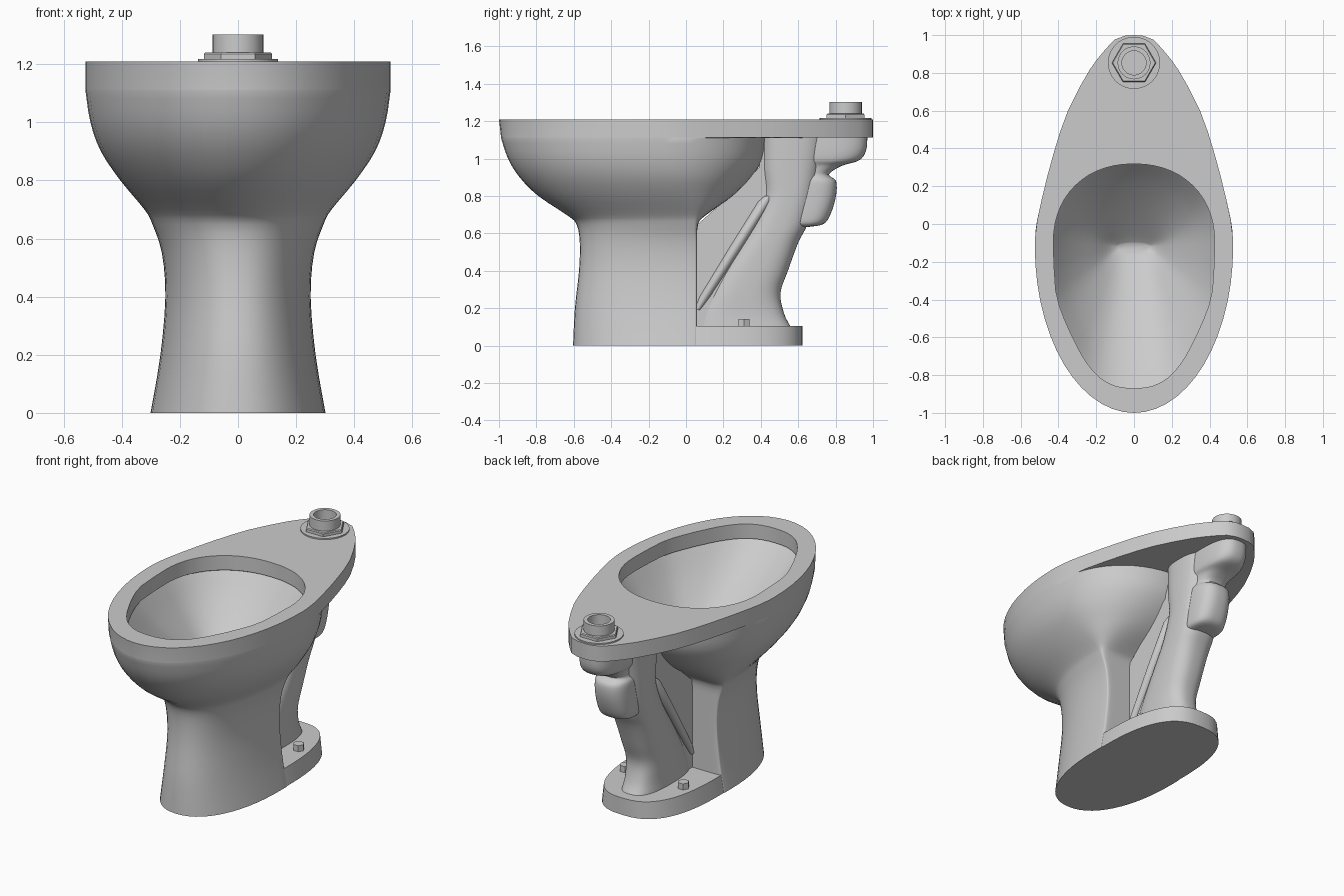
import bpy, bmesh, math

cube = bpy.data.objects.get("Cube")
if cube:
    bpy.data.objects.remove(cube, do_unlink=True)

glaze = bpy.data.materials.new("grey_ceramic")
glaze.use_nodes = True
GREY = (0.6, 0.6, 0.6, 1)
glaze.diffuse_color = GREY
glaze.node_tree.nodes["Principled BSDF"].inputs["Base Color"].default_value = GREY

Q = 14  # points per quarter outline


def spline(pts, n):
    """Sample n + 1 evenly spaced points along a Catmull-Rom curve."""
    out = []
    last = len(pts) - 1
    for i in range(n + 1):
        u = i / n * last
        k = min(int(u), last - 1)
        t = u - k
        a, b, c, d = (pts[min(max(j, 0), last)] for j in range(k - 1, k + 3))
        out.append(tuple(
            q + t / 2 * (r - p + t * (2 * p - 5 * q + 4 * r - s + t * (3 * (q - r) + s - p)))
            for p, q, r, s in zip(a, b, c, d)))
    return out


def quarter(width, cy, end, power=1.0):
    """Quarter superellipse from the end on the centre line to the side."""
    angles = [math.pi / 2 * i / Q for i in range(Q + 1)]
    return [(width * math.sin(a) ** power, cy + (end - cy) * max(math.cos(a), 0) ** power)
            for a in angles]


def outline(front, back):
    """Closed symmetric loop: front and back quarters both run centre to side."""
    half = front + back[-2::-1]
    return half + [(-x, y) for x, y in half[-2:0:-1]]


def finish(ob, angle=35):
    ob.data.materials.append(glaze)
    bpy.ops.object.select_all(action='DESELECT')
    ob.select_set(True)
    bpy.context.view_layer.objects.active = ob
    bpy.ops.object.shade_smooth_by_angle(angle=math.radians(angle))
    return ob


def loft(name, rings, angle=35):
    """Skin a list of (outline, z) rings and cap both ends."""
    bm = bmesh.new()
    loops = [[bm.verts.new((x, y, z)) for x, y in loop] for loop, z in rings]
    n = len(loops[0])
    for lo, hi in zip(loops, loops[1:]):
        for i in range(n):
            j = (i + 1) % n
            bm.faces.new((lo[i], lo[j], hi[j], hi[i]))
    bm.faces.new(loops[0])
    bm.faces.new(loops[-1])
    bmesh.ops.recalc_face_normals(bm, faces=bm.faces)
    mesh = bpy.data.meshes.new(name)
    bm.to_mesh(mesh)
    bm.free()
    ob = bpy.data.objects.new(name, mesh)
    bpy.context.collection.objects.link(ob)
    return finish(ob, angle)


def column_loft(name, table, steps):
    """Rounded upright column from rows of z, front, back, half width."""
    loft(name, [
        (outline(quarter(w, (f + b) / 2, f, .75), quarter(w, (f + b) / 2, b, .75)), z)
        for z, f, b, w in spline(table, steps)], 50)


def disc(radius, sides, x, y):
    return [(x + radius * math.cos(math.tau * i / sides),
             y + radius * math.sin(math.tau * i / sides)) for i in range(sides)]


# Pedestal and outer bowl: z, front, half width, centre, back, front and back squareness
body = [
    (0, -.604, .301, 0, .06, .9, .12), (.2, -.594, .267, 0, .06, .9, .12),
    (.4, -.572, .25, 0, .06, .9, .12), (.55, -.568, .262, 0, .06, .9, .12),
    (.65, -.586, .295, 0, .065, .92, .2), (.7, -.64, .322, -.03, .11, .96, .4),
    (.8, -.79, .405, -.08, .25, 1, .75), (.9, -.89, .472, -.1, .35, 1, .88),
    (1, -.952, .508, -.12, .41, 1, .9), (1.11, -.989, .525, -.12, .425, 1, .9)]
rings = [(outline(quarter(w, c, f, p), quarter(w, c, b, q)), z)
         for z, f, w, c, b, p, q in spline(body, 27)]

# Teardrop deck on top of the bowl
deck_back = spline([(0, 1), (.09, .985), (.172, .9), (.245, .8), (.35, .6),
                    (.418, .4), (.472, .2), (.516, 0), (.525, -.12)], Q)
deck_low = outline(quarter(.525, -.12, -.989), deck_back)
deck_top = outline(quarter(.525, -.12, -1), deck_back)
rings += [(deck_low, 1.113), (deck_top, 1.21)]

# Egg-shaped opening with a straight lip, then the funnel down to a narrow crease
egg_front = spline([(0, -.87), (.09, -.86), (.18, -.815), (.25, -.735), (.3, -.65),
                    (.37, -.5), (.415, -.35), (.427, -.1)], Q)
egg = outline(egg_front, quarter(.427, -.1, .318, .92))
rings += [(egg, 1.21), (egg, 1.12)]
funnel = [(1.115, 1.02, 1.02), (1.01, .86, .82), (.91, .68, .6),
          (.81, .48, .36), (.72, .3, .13), (.69, .2, .04)]
for z, sx, sy in spline(funnel, 15):
    rings.append(([(x * sx, -.12 + (y + .12) * sy) for x, y in egg], z))
loft("bowl_and_pedestal", rings, 42)

# Foot plate behind the pedestal, flush with its sides
rings = [(outline(quarter(w, .05, -.05), quarter(w, .05, .622, .75)), z)
         for z, w in ((0, .298), (.105, .28))]
loft("foot_plate", rings)

# Drain column leaning back from the foot to the deck
column_loft("drain_column", [
    (.1, .04, .56, .115), (.17, .06, .525, .112), (.28, .12, .505, .115),
    (.4, .19, .545, .118), (.55, .29, .6, .122), (.65, .35, .65, .125),
    (.8, .41, .69, .13), (.95, .4, .72, .135), (1.113, .4, .75, .14)], 32)

# Supply boss and inlet elbow on the back of the column
column_loft("supply_inlet", [
    (.635, .55, .66, .07), (.65, .53, .735, .1), (.7, .53, .772, .108),
    (.8, .53, .802, .11), (.88, .53, .802, .108), (.915, .53, .765, .095),
    (.96, .53, .83, .095), (.99, .53, .925, .11), (1.04, .53, .962, .115),
    (1.113, .53, .97, .115)], 36)

# Web joining the column to the back of the pedestal
bm = bmesh.new()
side = [(0, .09), (.3, .09), (.5, .6), (.55, 1.112), (.41, 1.112), (.39, .95), (.2, .77), (.03, .62)]
face = bm.faces.new([bm.verts.new((-.085, y, z)) for y, z in side])
new = bmesh.ops.extrude_face_region(bm, geom=[face])["geom"]
bmesh.ops.translate(bm, vec=(.17, 0, 0), verts=[v for v in new if isinstance(v, bmesh.types.BMVert)])
bmesh.ops.recalc_face_normals(bm, faces=bm.faces)
mesh = bpy.data.meshes.new("trap_web")
bm.to_mesh(mesh)
bm.free()
web = bpy.data.objects.new("trap_web", mesh)
bpy.context.collection.objects.link(web)
finish(web)

for label, s in (("left", 1), ("right", -1)):
    # Slanted ridge on each side of the web, thin at the foot
    ridge = [(outline(quarter(w, y, y - w), quarter(w, y, y + w)), z)
             for y, z, w in ((.06, .19, .015), (.1, .26, .028), (.27, .53, .034),
                             (.42, .77, .034), (.44, .8, .02))]
    ob = loft("trap_ridge_" + label, ridge, 50)
    ob.location.x = s * .08
    # Floor bolts
    bolt = disc(.033, 6, s * .2, .31)
    loft("floor_bolt_" + label, [(bolt, .1), (bolt, .142)], 20)

# Water inlet: washer, hex nut and hollow pipe
IY = .853
washer = disc(.138, 40, 0, IY)
loft("inlet_washer", [(washer, 1.205), (washer, 1.218)])
nut = disc(.117, 6, 0, IY)
nut_top = disc(.112, 6, 0, IY)
loft("inlet_nut", [(nut, 1.21), (nut, 1.235), (nut_top, 1.24)], 20)
pipe = disc(.087, 32, 0, IY)
bore = disc(.064, 32, 0, IY)
loft("inlet_pipe", [(pipe, 1.21), (pipe, 1.302), (bore, 1.302), (bore, 1.225)])
